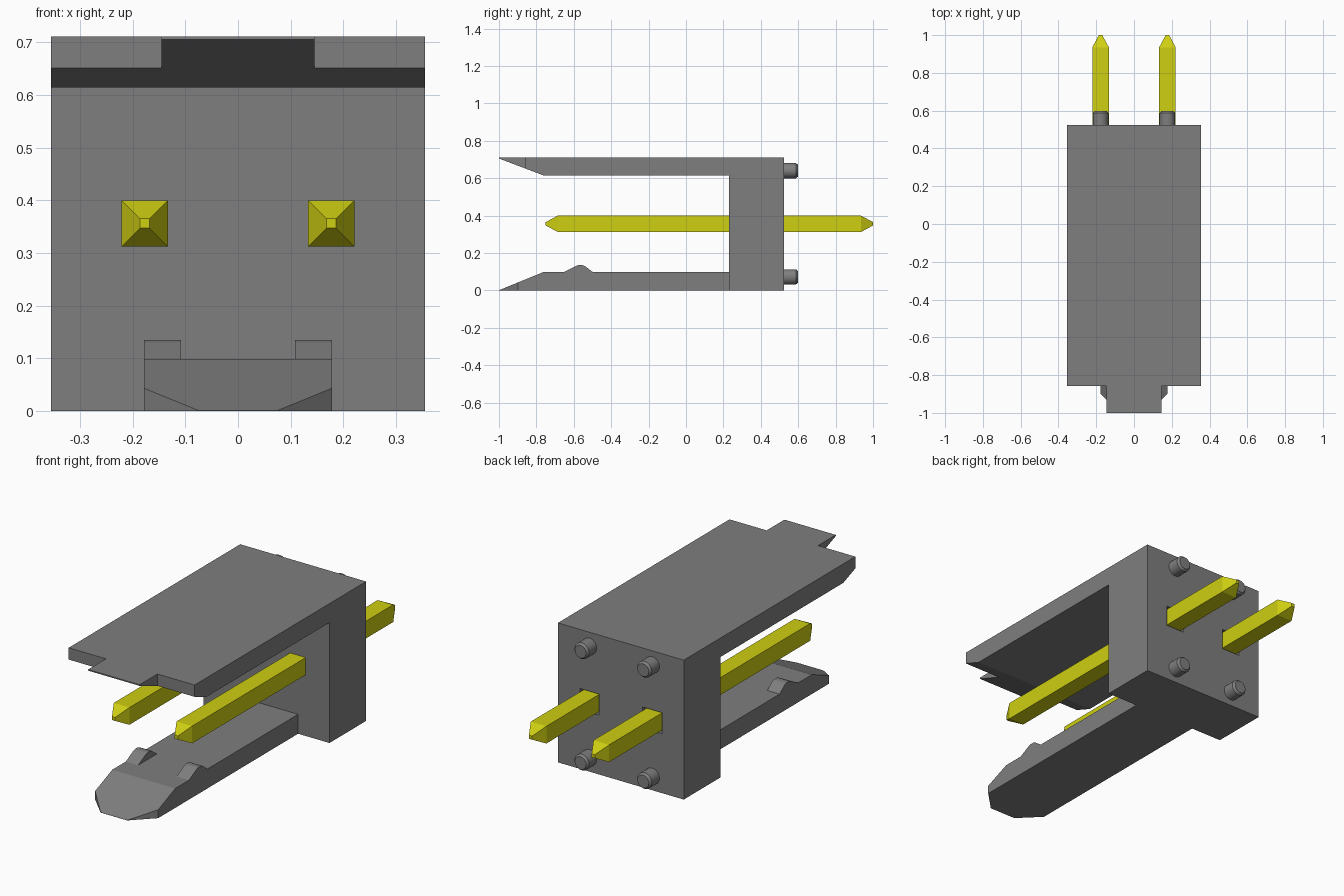
import bpy, bmesh
from mathutils import Vector, Matrix

cube = bpy.data.objects.get("Cube")
if cube:
    bpy.data.objects.remove(cube, do_unlink=True)


def make_material(name, rgb):
    mat = bpy.data.materials.new(name)
    mat.use_nodes = True
    mat.diffuse_color = (*rgb, 1)
    bsdf = mat.node_tree.nodes["Principled BSDF"]
    bsdf.inputs["Base Color"].default_value = (*rgb, 1)
    bsdf.inputs["Roughness"].default_value = 0.6
    return mat


GREY = make_material("grey plastic", (0.21, 0.21, 0.21))
YELLOW = make_material("yellow metal", (0.62, 0.62, 0.006))


def finish(name, bm, mat):
    bmesh.ops.recalc_face_normals(bm, faces=bm.faces)
    mesh = bpy.data.meshes.new(name)
    bm.to_mesh(mesh)
    bm.free()
    mesh.materials.append(mat)
    obj = bpy.data.objects.new(name, mesh)
    bpy.context.collection.objects.link(obj)
    return obj


def extrude_profile(profile, x0, x1):
    """Solid from a (y, z) outline swept along x."""
    bm = bmesh.new()
    face = bm.faces.new([bm.verts.new((x0, y, z)) for y, z in profile])
    swept = bmesh.ops.extrude_face_region(bm, geom=[face])["geom"]
    verts = [g for g in swept if isinstance(g, bmesh.types.BMVert)]
    bmesh.ops.translate(bm, verts=verts, vec=(x1 - x0, 0, 0))
    return bm


def box(name, lo, hi):
    bm = extrude_profile([(lo[1], lo[2]), (hi[1], lo[2]), (hi[1], hi[2]), (lo[1], hi[2])],
                         lo[0], hi[0])
    return finish(name, bm, GREY)


def carve(obj, cutters):
    """Subtract the cutters, bake the result and remove the cutters."""
    for c in cutters:
        c.hide_render = True
        mod = obj.modifiers.new("cut", 'BOOLEAN')
        mod.operation, mod.solver, mod.object = 'DIFFERENCE', 'EXACT', c
    graph = bpy.context.evaluated_depsgraph_get()
    baked = bpy.data.meshes.new_from_object(obj.evaluated_get(graph))
    obj.modifiers.clear()
    obj.data = baked
    for c in cutters:
        bpy.data.objects.remove(c, do_unlink=True)


PIN_X, PIN_Z, PIN_R = 0.177, 0.356, 0.044

# Housing: rear block with the wide upper plate, bevelled underneath at the front
housing = finish("housing", extrude_profile(
    [(0.525, 0), (0.525, 0.711), (-1, 0.711), (-1, 0.705), (-0.76, 0.614),
     (0.23, 0.614), (0.23, 0)], -0.355, 0.355), GREY)

# Front notches that leave the tongue, and rear pockets around the pins
cutters = []
for s in (-1, 1):
    xs = sorted((s * 0.145, s * 0.5))
    cutters.append(box("notch_cutter", (xs[0], -1.1, 0.5), (xs[1], -0.857, 0.8)))
    cutters.append(box("pocket_cutter", (s * PIN_X - 0.054, 0.44, PIN_Z - 0.054),
                       (s * PIN_X + 0.054, 0.6, PIN_Z + 0.054)))
carve(housing, cutters)

# Lower latch arm with its two front corners cut off at an angle
bm = extrude_profile([(0.23, 0), (0.23, 0.099), (-0.76, 0.099), (-1, 0.001), (-1, 0)],
                     -0.178, 0.178)
for s in (-1, 1):
    cut = bmesh.ops.bisect_plane(
        bm, geom=bm.verts[:] + bm.edges[:] + bm.faces[:], dist=1e-5,
        plane_co=(s * 0.178, -0.897, 0), plane_no=(s * 0.103, -0.103, 0), clear_outer=True)
    edges = [g for g in cut["geom_cut"] if isinstance(g, bmesh.types.BMEdge)]
    bmesh.ops.holes_fill(bm, edges=edges)
finish("latch_arm", bm, GREY)

for s, side in ((-1, "right"), (1, "left")):
    # Latch bump on the arm's outer edge
    xs = sorted((s * 0.108, s * 0.178))
    finish(f"latch_bump_{side}", extrude_profile(
        [(-0.65, 0.099), (-0.59, 0.13), (-0.575, 0.135), (-0.555, 0.135),
         (-0.54, 0.13), (-0.5, 0.099)], *xs), GREY)

    # Square pin with pointed ends
    bm = bmesh.new()
    rings = []
    for y, r in ((-0.75, 0.009), (-0.685, PIN_R), (0.935, PIN_R), (1.0, 0.009)):
        rings.append([bm.verts.new((s * PIN_X + a * r, y, PIN_Z + b * r))
                      for a, b in ((-1, -1), (1, -1), (1, 1), (-1, 1))])
    for a, b in zip(rings, rings[1:]):
        for i in range(4):
            j = (i + 1) % 4
            bm.faces.new((a[i], a[j], b[j], b[i]))
    bm.faces.new(rings[0])
    bm.faces.new(rings[-1])
    finish(f"pin_{side}", bm, YELLOW)

    # Round stand-off pegs with a softened end
    for level, z in (("lower", 0.072), ("upper", 0.64)):
        bm = bmesh.new()
        profile = [(0, 0.50), (0.041, 0.50), (0.041, 0.587), (0.032, 0.598), (0, 0.598)]
        verts = [bm.verts.new((r, y, 0)) for r, y in profile]
        edges = [bm.edges.new(p) for p in zip(verts, verts[1:])]
        bmesh.ops.spin(bm, geom=verts + edges, cent=(0, 0, 0), axis=(0, 1, 0),
                       angle=6.283185307, steps=32)
        bmesh.ops.remove_doubles(bm, verts=bm.verts, dist=1e-4)
        bmesh.ops.translate(bm, verts=bm.verts, vec=(s * PIN_X, 0, z))
        peg = finish(f"peg_{level}_{side}", bm, GREY)
        bpy.ops.object.select_all(action='DESELECT')
        peg.select_set(True)
        bpy.context.view_layer.objects.active = peg
        bpy.ops.object.shade_smooth_by_angle(angle=0.5)
